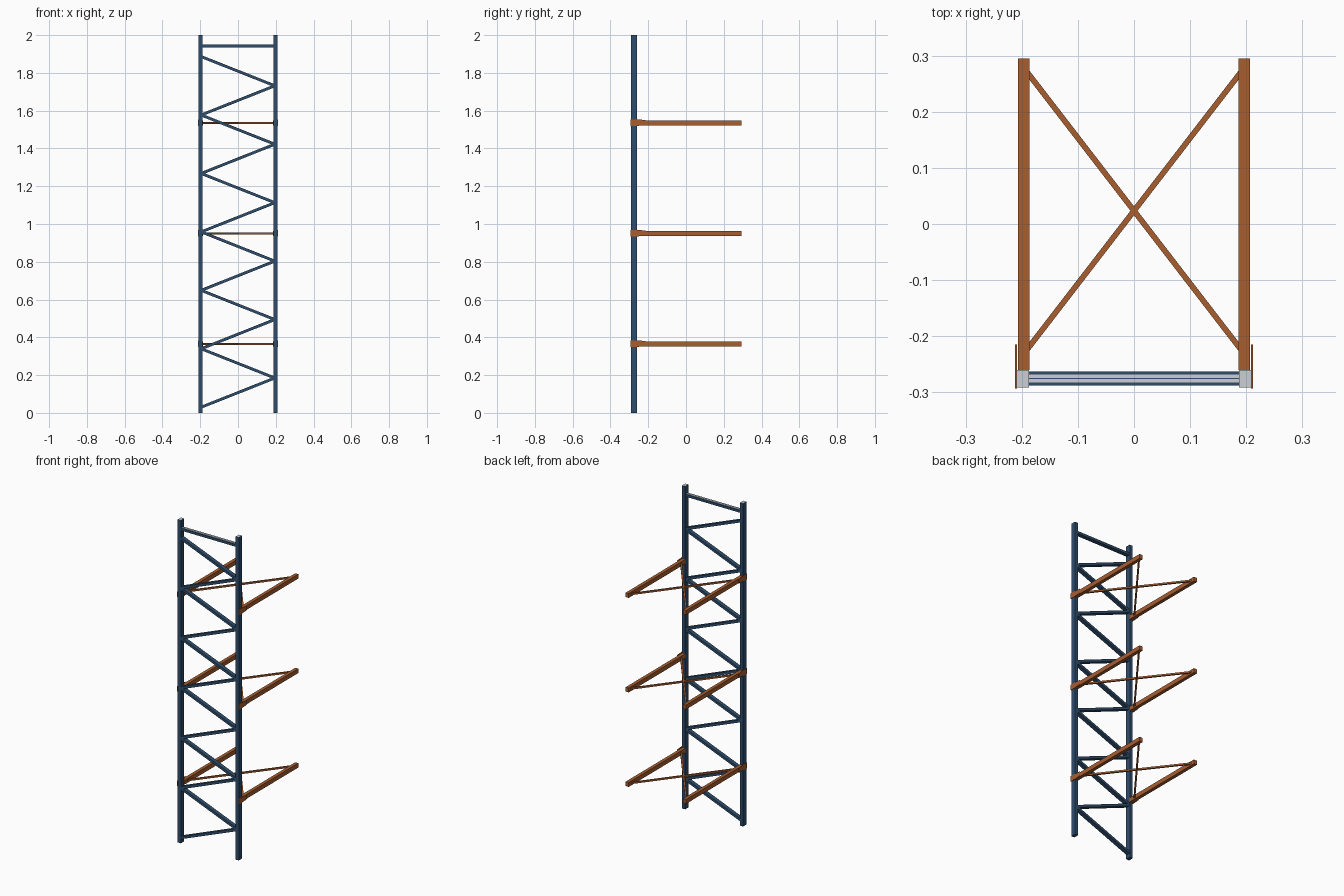
import bpy, bmesh, math
from mathutils import Vector, Matrix

if "Cube" in bpy.data.objects:
    bpy.data.objects.remove(bpy.data.objects["Cube"])


def material(name, rgb):
    m = bpy.data.materials.new(name)
    m.diffuse_color = (*rgb, 1)
    m.use_nodes = True
    m.node_tree.nodes["Principled BSDF"].inputs["Base Color"].default_value = m.diffuse_color
    return m


BLUE = material("dark blue paint", (0.028, 0.075, 0.150))
ORANGE = material("burnt orange paint", (0.390, 0.112, 0.030))
GREY = material("light grey metal", (0.60, 0.63, 0.66))


def finish(name, bm, mat):
    bmesh.ops.recalc_face_normals(bm, faces=bm.faces)
    me = bpy.data.meshes.new(name)
    bm.to_mesh(me)
    bm.free()
    me.materials.append(mat)
    ob = bpy.data.objects.new(name, me)
    bpy.context.collection.objects.link(ob)
    return ob


def box(name, lo, hi, mat):
    """Axis-aligned box between two corners."""
    lo, hi = Vector(lo), Vector(hi)
    bm = bmesh.new()
    bmesh.ops.create_cube(bm, size=1, matrix=Matrix.Translation((lo + hi) / 2)
                          @ Matrix.Diagonal((*(hi - lo), 1)))
    return finish(name, bm, mat)


def bar(name, a, b, side, width, depth, mat):
    """Rectangular bar from a to b; depth runs along the side direction."""
    a, b, v = Vector(a), Vector(b), Vector(side)
    w = (b - a).normalized()
    u = v.cross(w)
    rot = Matrix((u, v, w)).transposed().to_4x4()
    bm = bmesh.new()
    bmesh.ops.create_cube(bm, size=1, matrix=Matrix.Translation((a + b) / 2) @ rot
                          @ Matrix.Diagonal((width, depth, (b - a).length, 1)))
    return finish(name, bm, mat)


def plate(name, x, thick, outline, mat):
    """Flat plate in the yz plane extruded along x."""
    bm = bmesh.new()
    f = bm.faces.new([bm.verts.new((x, y, z)) for y, z in outline])
    ext = bmesh.ops.extrude_face_region(bm, geom=[f])["geom"]
    bmesh.ops.translate(bm, vec=(thick, 0, 0),
                        verts=[v for v in ext if isinstance(v, bmesh.types.BMVert)])
    return finish(name, bm, mat)


LEVELS = (0.365, 0.95, 1.535)
Y = -0.2755          # centre plane of the frame

# Upright posts with light tops
for s in (-1, 1):
    xs = sorted((s * 0.1875, s * 0.209))
    post = box("upright_post", (xs[0], -0.291, 0), (xs[1], -0.26, 2), BLUE)
    post.data.materials.append(GREY)
    for p in post.data.polygons:
        if p.normal.z > 0.9:
            p.material_index = 1

# Zigzag lacing between the posts
pitch = 0.1547
for i in range(12):
    s = -1 if i % 2 == 0 else 1
    z = 0.03 + i * pitch
    bar("lacing_bar", (s * 0.195, Y, z), (-s * 0.195, Y, z + pitch),
        (0, 1, 0), 0.015, 0.025, BLUE)

# Top cross bar with light strips on its upper side
box("top_cross_bar", (-0.19, -0.288, 1.935), (0.19, -0.263, 1.95), BLUE)
for y in (-0.2795, -0.2715):
    box("top_bar_strip", (-0.1875, y - 0.003, 1.949), (0.1875, y + 0.003, 1.951), GREY)

# Shelf levels: side arms, connector plates and crossed rods
for z in LEVELS:
    for s in (-1, 1):
        xs = sorted((s * 0.186, s * 0.207))
        box("side_arm", (xs[0], -0.26, z - 0.0135), (xs[1], 0.295, z + 0.0135), ORANGE)
        plate("connector_plate", s * 0.2087, s * 0.0035,
              [(-0.293, z - 0.0155), (-0.258, z - 0.0155), (-0.215, z - 0.0125),
               (-0.215, z + 0.0155), (-0.258, z + 0.019), (-0.293, z + 0.019)], ORANGE)
        bar("cross_rod", (s * 0.19, -0.223, z), (-s * 0.19, 0.27, z),
            (0, 0, 1), 0.010, 0.010, ORANGE)
